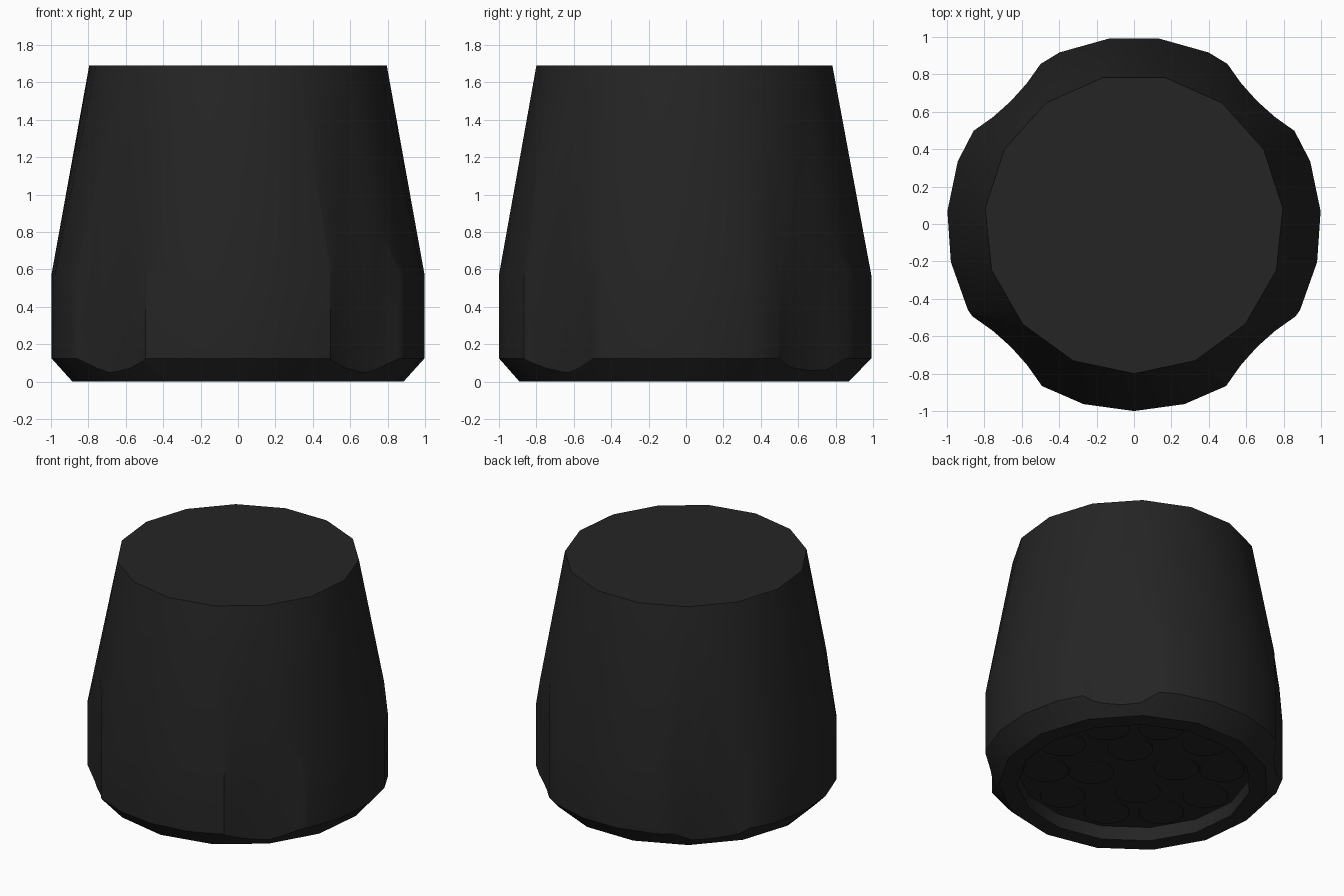
import bpy, bmesh
from math import radians, cos, sin, pi

cube = bpy.data.objects.get("Cube")
if cube:
    bpy.data.objects.remove(cube, do_unlink=True)

black = bpy.data.materials.new("black_rubber")
black.use_nodes = True
black.diffuse_color = (0.018, 0.018, 0.018, 1)
black.node_tree.nodes["Principled BSDF"].inputs["Base Color"].default_value = black.diffuse_color


def add_object(name, bm):
    bmesh.ops.recalc_face_normals(bm, faces=bm.faces)
    mesh = bpy.data.meshes.new(name)
    bm.to_mesh(mesh)
    bm.free()
    mesh.materials.append(black)
    obj = bpy.data.objects.new(name, mesh)
    bpy.context.collection.objects.link(obj)
    return obj


def hull(name, rings):
    """Convex solid through stacked regular rings of (sides, radius, height)."""
    bm = bmesh.new()
    for sides, radius, z in rings:
        for i in range(sides):
            a = 2 * pi * i / sides - pi / 2
            bm.verts.new((radius * cos(a), radius * sin(a), z))
    bmesh.ops.convex_hull(bm, input=bm.verts)
    bmesh.ops.dissolve_limit(bm, angle_limit=radians(0.5), verts=bm.verts, edges=bm.edges)
    return add_object(name, bm)


def cut(target, cutter):
    mod = target.modifiers.new("cut", "BOOLEAN")
    mod.operation = "DIFFERENCE"
    mod.solver = "EXACT"
    mod.object = cutter
    bpy.context.view_layer.update()
    bpy.ops.object.select_all(action="DESELECT")
    target.select_set(True)
    bpy.context.view_layer.objects.active = target
    bpy.ops.object.modifier_apply(modifier=mod.name)
    bpy.data.objects.remove(cutter, do_unlink=True)


# Tapered body with a chamfered foot and a flat top
body = hull("body", [(15, 0.89, 0), (23, 1, 0.125), (23, 1, 0.57),
                     (15, 0.8, 1.64), (15, 0.8, 1.69)])

# Four shallow finger scallops on the diagonals
for k in range(4):
    a = pi / 4 + k * pi / 2
    scallop = hull("scallop_cutter", [(56, 1.14, -0.3), (56, 1.14, 2)])
    scallop.location = (2.07 * cos(a), 2.07 * sin(a), 0)
    scallop.rotation_euler.z = a
    cut(body, scallop)

# Recess under the foot
cut(body, hull("recess_cutter", [(15, 0.77, -0.2), (15, 0.77, 0.1)]))

bpy.ops.object.select_all(action="DESELECT")
body.select_set(True)
bpy.context.view_layer.objects.active = body
bpy.ops.object.shade_smooth_by_angle(angle=radians(35))

# Two circles of flat discs on the recess floor
for count, radius, start in ((4, 0.28, pi / 4), (10, 0.58, radians(32))):
    for k in range(count):
        a = start + 2 * pi * k / count
        disc = hull("recess_disc", [(20, 0.15, 0.093), (20, 0.15, 0.101)])
        disc.location = (radius * cos(a), radius * sin(a), 0)
